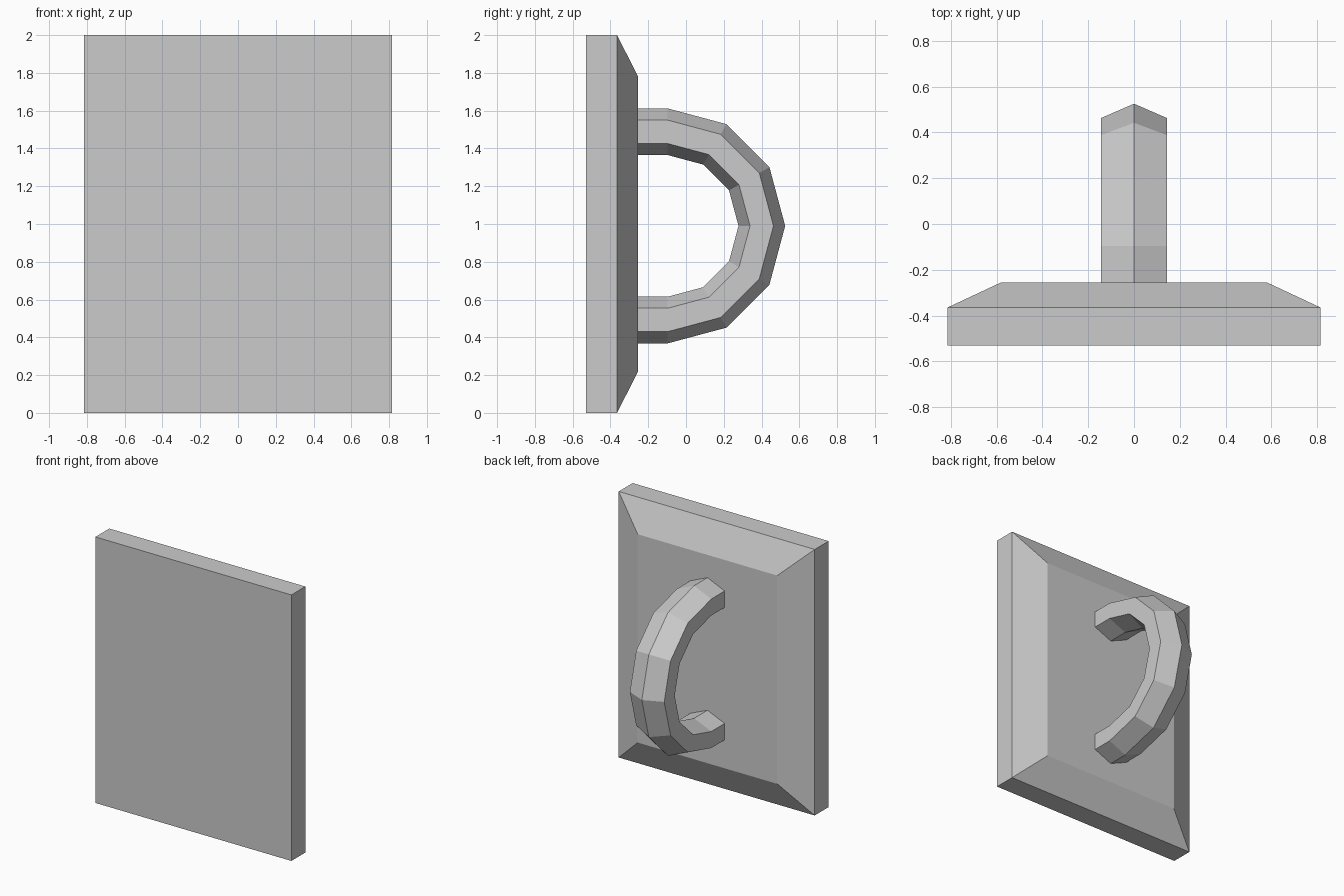
import bpy, bmesh
from math import sin, cos, pi

cube = bpy.data.objects.get("Cube")
if cube:
    bpy.data.objects.remove(cube, do_unlink=True)

# One plain grey for everything
GREY = (0.6, 0.6, 0.6, 1)
grey = bpy.data.materials.new("plain grey")
grey.use_nodes = True
grey.diffuse_color = GREY
grey.node_tree.nodes["Principled BSDF"].inputs["Base Color"].default_value = GREY


def loft(name, rings):
    """Skin a series of equal rings and cap both ends, flat shaded."""
    bm = bmesh.new()
    loops = [[bm.verts.new(p) for p in ring] for ring in rings]
    for a, b in zip(loops, loops[1:]):
        for i in range(len(a)):
            j = (i + 1) % len(a)
            bm.faces.new((a[i], a[j], b[j], b[i]))
    bm.faces.new(loops[0])
    bm.faces.new(loops[-1])
    bmesh.ops.recalc_face_normals(bm, faces=bm.faces)
    mesh = bpy.data.meshes.new(name)
    bm.to_mesh(mesh)
    bm.free()
    mesh.materials.append(grey)
    obj = bpy.data.objects.new(name, mesh)
    bpy.context.collection.objects.link(obj)
    return obj


# Panel: slab with a broad chamfer around the back
def rectangle(half_w, y, half_h):
    return [(sx * half_w, y, 1 + sz * half_h)
            for sx, sz in ((-1, -1), (1, -1), (1, 1), (-1, 1))]


loft("panel", [rectangle(0.815, -0.53, 1.0),
               rectangle(0.815, -0.365, 1.0),
               rectangle(0.58, -0.255, 0.783)])

# Handle: hexagonal bar bent into a half circle with short straight ends
SECTION = [(0, 0.622), (0.143, 0.56), (0.143, 0.436),
           (0, 0.375), (-0.143, 0.436), (-0.143, 0.56)]
ARC_Y, ARC_Z, STEPS = -0.097, 0.99, 6


def handle_ring(angle, shift=0):
    return [(x, ARC_Y + shift + r * sin(angle), ARC_Z + r * cos(angle))
            for x, r in SECTION]


STRAIGHT = -0.158
arc = [handle_ring(pi * i / STEPS) for i in range(STEPS + 1)]
loft("handle", [handle_ring(0, STRAIGHT)] + arc + [handle_ring(pi, STRAIGHT)])
